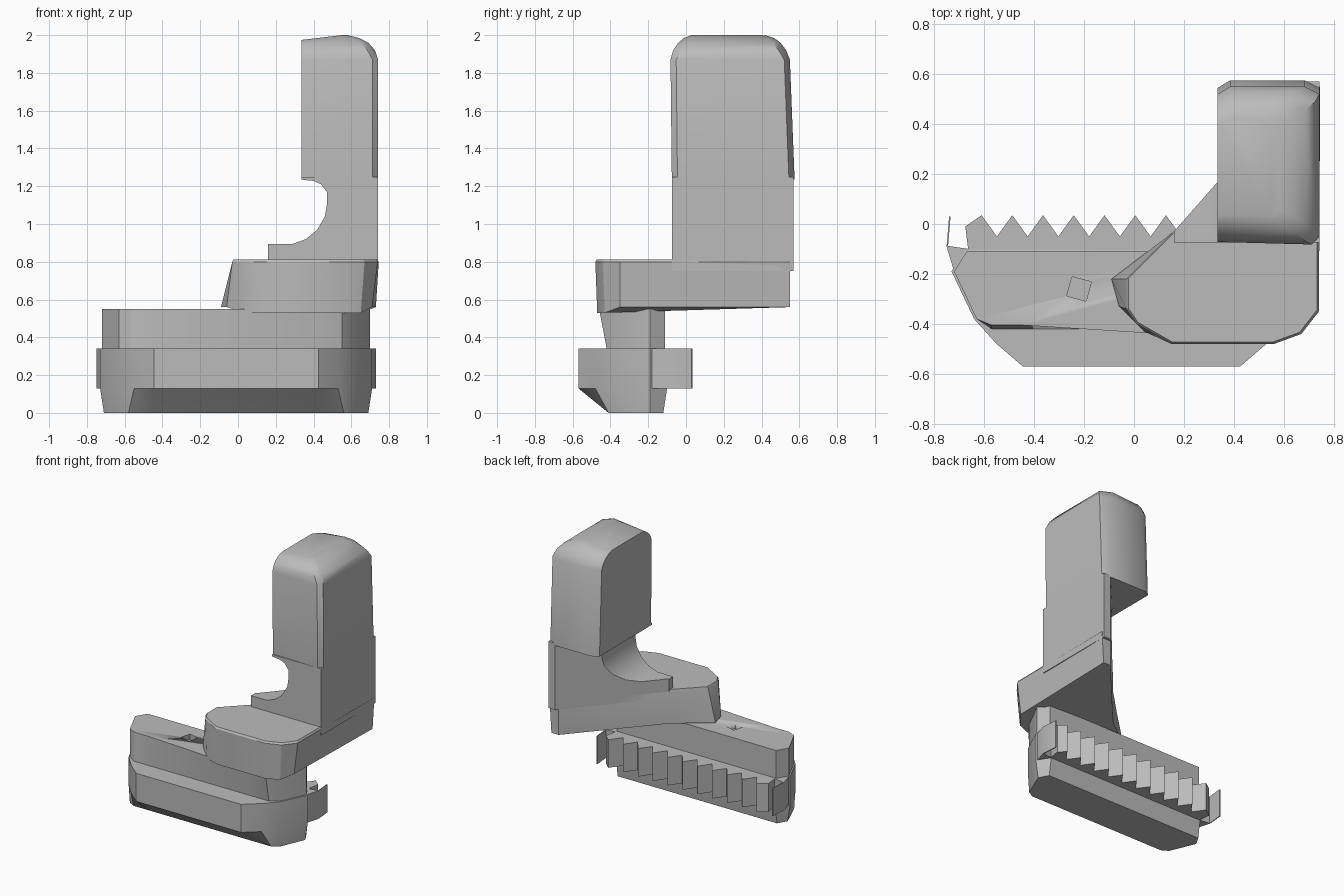
import bpy, bmesh, math
from mathutils import Vector, Matrix

if "Cube" in bpy.data.objects:
    bpy.data.objects.remove(bpy.data.objects["Cube"])

grey = bpy.data.materials.new("plain_grey")
grey.use_nodes = True
COLOUR = (0.5, 0.5, 0.5, 1)
grey.diffuse_color = COLOUR
grey.node_tree.nodes["Principled BSDF"].inputs["Base Color"].default_value = COLOUR


def finish(name, bm, angle=25):
    bmesh.ops.recalc_face_normals(bm, faces=bm.faces)
    mesh = bpy.data.meshes.new(name)
    bm.to_mesh(mesh)
    bm.free()
    mesh.materials.append(grey)
    obj = bpy.data.objects.new(name, mesh)
    bpy.context.collection.objects.link(obj)
    bpy.ops.object.select_all(action='DESELECT')
    obj.select_set(True)
    bpy.context.view_layer.objects.active = obj
    bpy.ops.object.shade_smooth_by_angle(angle=math.radians(angle))
    return obj


def loft(rings):
    """Closed solid through matching rings of 3D points."""
    bm = bmesh.new()
    loops = [[bm.verts.new(p) for p in ring] for ring in rings]
    for a, b in zip(loops, loops[1:]):
        for i in range(len(a)):
            j = (i + 1) % len(a)
            bm.faces.new((a[i], a[j], b[j], b[i]))
    bm.faces.new(loops[0][::-1])
    bm.faces.new(loops[-1])
    return bm


def flat(points, z):
    return [(x, y, z) for x, y in points]


def mirrored(half):
    """Full outline from its right half, about the rack's own middle."""
    return [(x - .01, y) for x, y in half] + [(-x - .01, y) for x, y in reversed(half)]


# Rack body: chamfered foot, wide front rail, narrower upper part
foot = mirrored([(.66, -.12), (.70, -.19), (.62, -.38), (.57, -.41), (.435, -.41)])
rail = mirrored([(.66, -.10), (.72, -.19), (.63, -.38), (.54, -.48), (.435, -.57)])
neck = mirrored([(.66, -.11), (.71, -.19), (.62, -.38), (.56, -.42), (.435, -.42)])
top = [(x, y - (.04 if x > 0 else -.015) * (y < -.4)) for x, y in neck]
body = finish("rack_body", loft([flat(foot, 0), flat(rail, .13), flat(rail, .34),
                                 flat(neck, .341), flat(top, .55)]))

# Small square socket in the top of the rack
bm = bmesh.new()
bmesh.ops.create_cube(bm, size=.08, matrix=Matrix.Translation((-.22, -.26, .55))
                      @ Matrix.Rotation(math.radians(-15), 4, 'Z'))
cutter = finish("socket_cutter", bm)
cutter.hide_render = True
cut = body.modifiers.new("socket", 'BOOLEAN')
cut.operation = 'DIFFERENCE'
cut.object = cutter
graph = bpy.context.evaluated_depsgraph_get()
carved = bpy.data.meshes.new_from_object(body.evaluated_get(graph))
body.modifiers.clear()
body.data = carved
bpy.data.objects.remove(cutter)

# Row of teeth along the back
PITCH, COUNT, START = .123, 11, -.61
zigzag = [(-.66, -.13), (-.675, -.01)]
for i in range(COUNT):
    x = START + i * PITCH
    zigzag.append((x, .035))
    if i < COUNT - 1:
        zigzag.append((x + PITCH / 2, -.05))
zigzag += [(.67, -.01), (.65, -.13)]
finish("rack_teeth", loft([flat(zigzag, .13), flat(zigzag, .34)]))

# Thin plates at both ends of the teeth
for side, name in ((1, "end_plate_left"), (-1, "end_plate_right")):
    strip = [(.71, -.19), (.74, -.09), (.73, .03), (.724, .03), (.734, -.088), (.65, -.10)]
    strip = [(side * x - .01, y) for x, y in strip]
    finish(name, loft([flat(strip, .13), flat(strip, .34)]))

# Arm: rounded front, slanting tip and diagonal back wall
arm_top = [(.15, -.48), (.56, -.48), (.67, -.44), (.74, -.35), (.745, .55), (.67, .55),
           (.16, -.03), (-.03, -.22), (-.03, -.34), (.01, -.40)]
arm_low = [(.16, -.47), (.55, -.47), (.65, -.43), (.71, -.35), (.73, .55), (.67, .55),
           (.16, -.03), (-.09, -.22), (-.06, -.33), (.04, -.43)]
inner = [(x + (.32 - x) * .02, y + (-.1 - y) * .02) for x, y in arm_top]
finish("arm", loft([[(x, y, .53 if y < -.38 else .56) for x, y in arm_low],
                    flat(arm_top, .80), flat(inner, .813)]))

# Tower root: ledge and rounded notch, sliced by the diagonal wall
profile = [(.16, .75), (.16, .895), (.29, .895), (.36, .92), (.42, .97), (.46, 1.04),
           (.47, 1.10), (.47, 1.17), (.44, 1.21), (.40, 1.228), (.335, 1.235),
           (.335, 1.25), (.742, 1.25), (.742, .75)]
bm = loft([[(x, y, z) for x, z in profile] for y in (-.075, .57)])
wall = Vector((.67 - .16, .55 + .03, 0))
cutres = bmesh.ops.bisect_plane(bm, geom=bm.verts[:] + bm.edges[:] + bm.faces[:],
                                plane_co=(.16, -.03, 0), plane_no=(-wall.y, wall.x, 0),
                                clear_outer=True)
bmesh.ops.holes_fill(bm, edges=[e for e in bm.edges if e.is_boundary])
finish("tower_root", bm, 35)

# Tower: upright block with chamfered corners and a rounded top


def section(left, right, front, back, c):
    return [(left, front + .01), (right - c, front), (right, front + c),
            (right, back - c), (right - c * 2, back), (left + .05, back), (left, back - .03)]


levels = [(1.235, .742, -.075, .575, .03), (1.87, .742, -.082, .55, .03),
          (1.92, .725, -.068, .53, .04), (1.96, .69, -.04, .50, .04),
          (1.985, .64, -.01, .465, .04), (2.0, .58, .03, .43, .03)]
rings = []
for z, right, front, back, c in levels:
    slope = .12 * max(0, z - 1.87) / .13
    rings.append([(x, y, z - slope * max(0, .55 - x))
                  for x, y in section(.335, right, front, back, c)])
finish("tower", loft(rings), 35)
